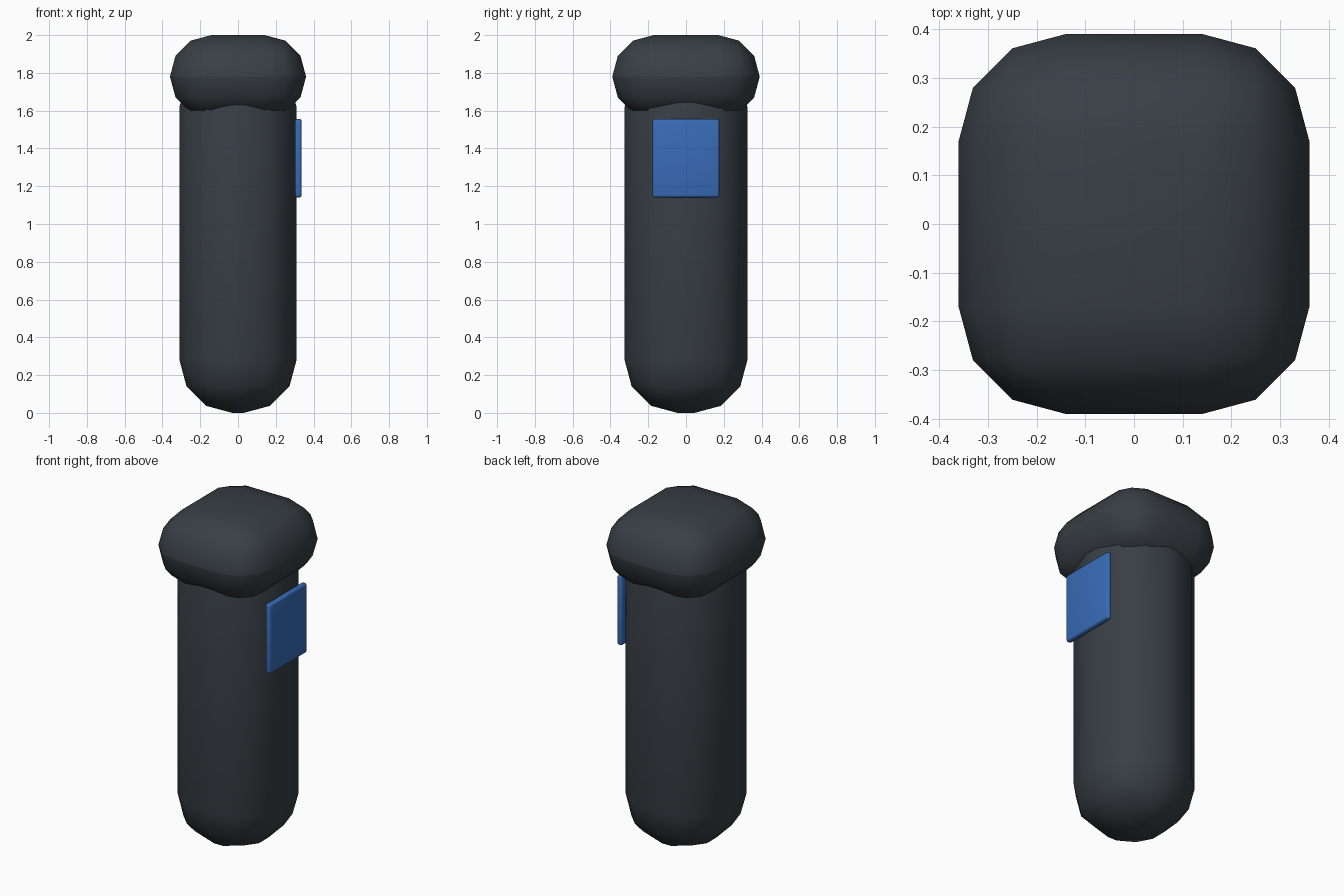
import bpy, bmesh

if "Cube" in bpy.data.objects:
    bpy.data.objects.remove(bpy.data.objects["Cube"])


def make_material(name, rgb):
    mat = bpy.data.materials.new(name)
    mat.diffuse_color = (*rgb, 1.0)
    mat.use_nodes = True
    mat.node_tree.nodes["Principled BSDF"].inputs["Base Color"].default_value = mat.diffuse_color
    return mat


def rounded_box(name, lo, hi, radius, segments, mat):
    """Box between two corners with every edge rounded, smooth shaded."""
    bm = bmesh.new()
    bmesh.ops.create_cube(bm, size=1.0)
    for v in bm.verts:
        v.co = [a + (c + 0.5) * (b - a) for a, b, c in zip(lo, hi, v.co)]
    bmesh.ops.bevel(bm, geom=bm.edges[:], offset=radius, offset_type='OFFSET',
                    segments=segments, profile=0.5, affect='EDGES',
                    clamp_overlap=True)
    for f in bm.faces:
        f.smooth = True
    bmesh.ops.recalc_face_normals(bm, faces=bm.faces[:])
    mesh = bpy.data.meshes.new(name)
    bm.to_mesh(mesh)
    bm.free()
    mesh.materials.append(mat)
    obj = bpy.data.objects.new(name, mesh)
    bpy.context.collection.objects.link(obj)
    return obj


charcoal = make_material("charcoal", (0.04, 0.049, 0.059))
blue = make_material("blue", (0.04, 0.15, 0.48))

# Long rounded body, its top hidden inside the cap
rounded_box("body", (-0.31, -0.325, 0.0), (0.31, 0.325, 1.9), 0.28, 3, charcoal)

# Wider rounded cap
rounded_box("cap", (-0.36, -0.39, 1.56), (0.36, 0.39, 2.0), 0.219, 3, charcoal)

# Blue plate on the right side
rounded_box("side_plate", (0.302, -0.177, 1.14), (0.337, 0.177, 1.557), 0.014, 3, blue)
